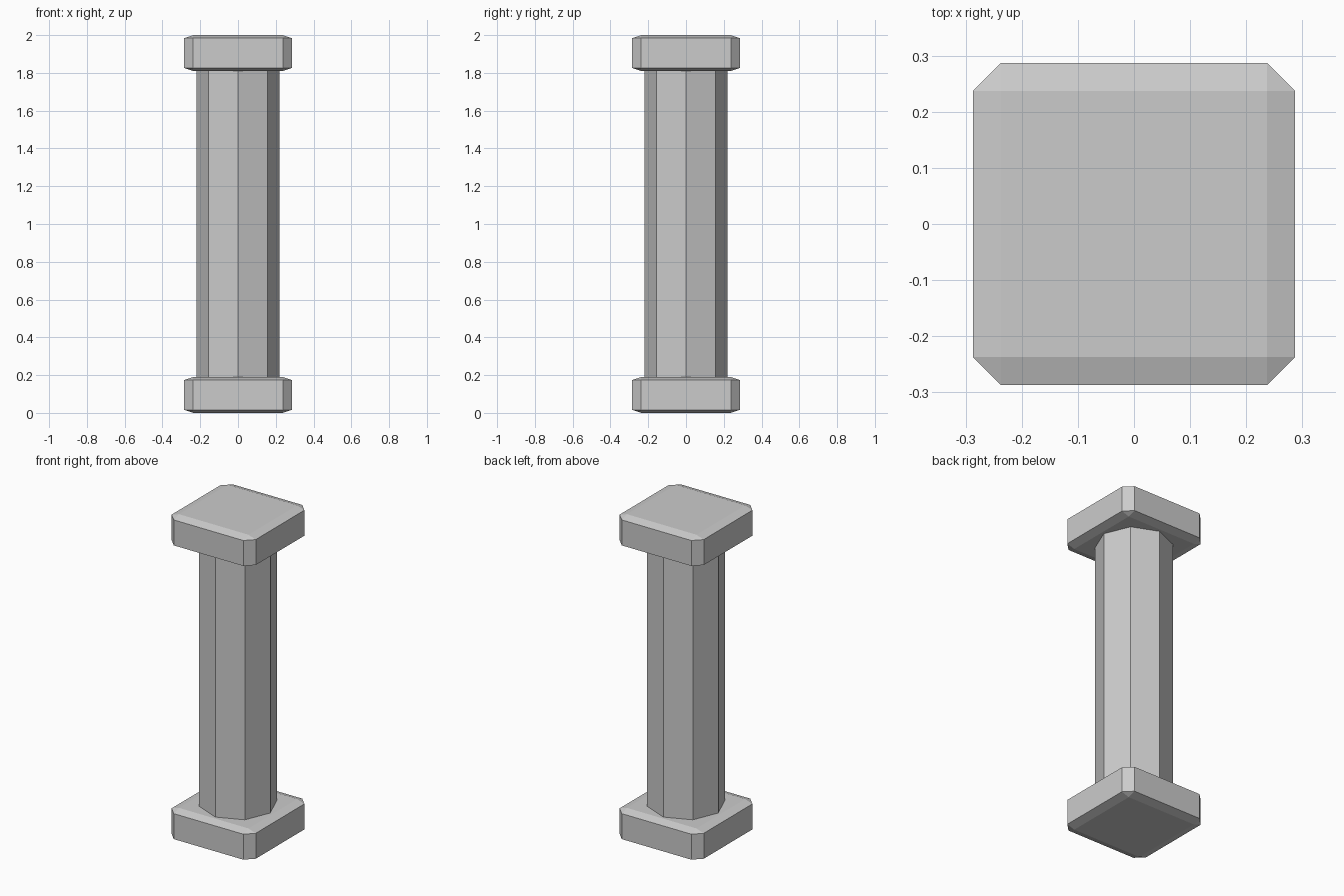
import bpy

if "Cube" in bpy.data.objects:
    bpy.data.objects.remove(bpy.data.objects["Cube"])

HALF = 0.287     # half width of the end blocks
BLOCK_H = 0.19   # height of the end blocks
HEIGHT = 2.0


def end_block(name, z):
    # Chamfer is in local space, so the squashed block gets a thinner bevel in z
    bpy.ops.mesh.primitive_cube_add(size=2, location=(0, 0, z))
    block = bpy.context.object
    block.name = name
    block.scale = (HALF, HALF, BLOCK_H / 2)
    bevel = block.modifiers.new("chamfer", 'BEVEL')
    bevel.width = 0.05 / HALF
    bevel.segments = 1
    return block


# Square base and capital
end_block("base", BLOCK_H / 2)
end_block("capital", HEIGHT - BLOCK_H / 2)

# Octagonal shaft between the blocks, corners on the axes
bpy.ops.mesh.primitive_cylinder_add(vertices=8, radius=0.22,
                                    depth=HEIGHT - 2 * BLOCK_H + 0.02,
                                    location=(0, 0, HEIGHT / 2))
bpy.context.object.name = "shaft"
